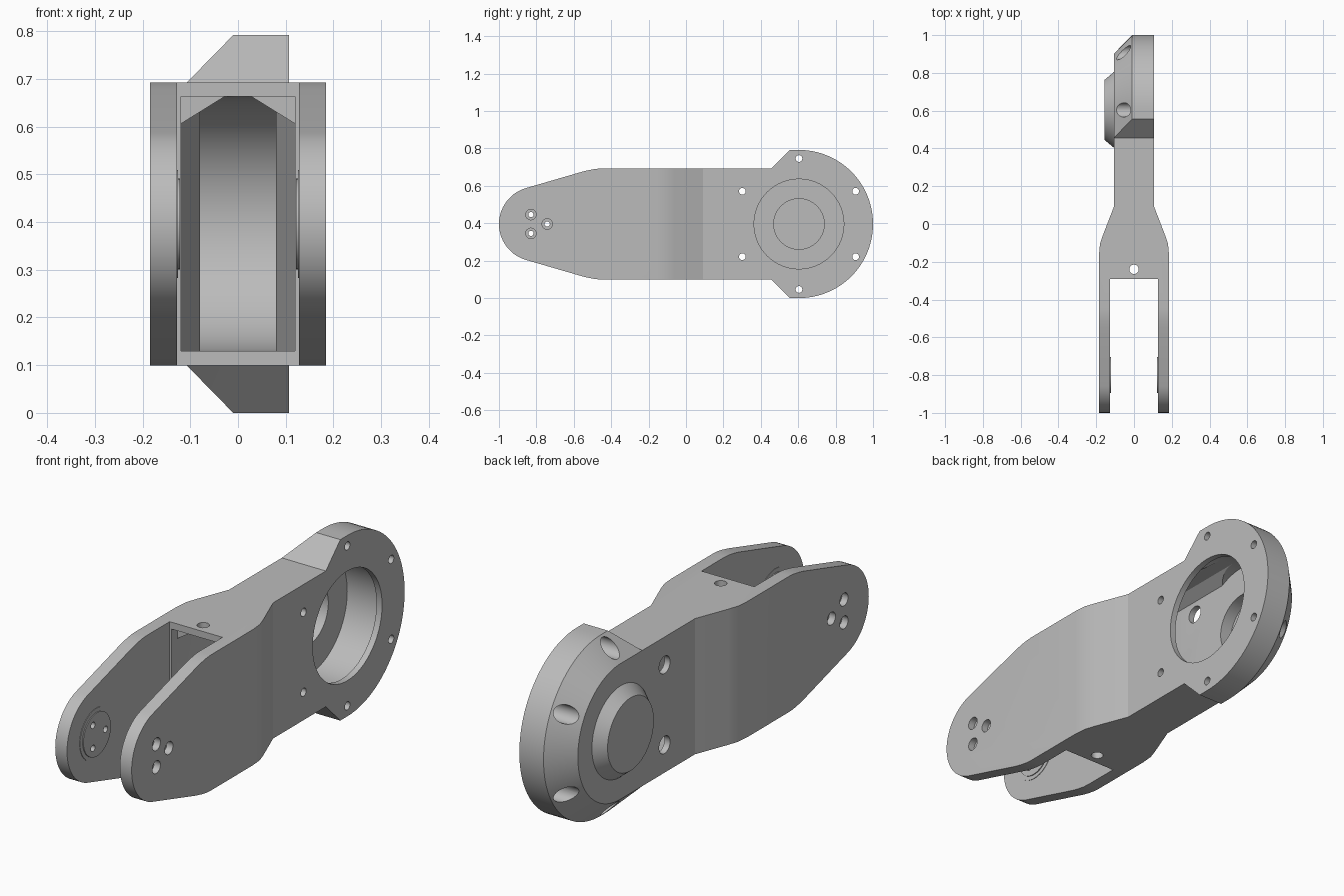
import bpy, bmesh, math
from mathutils import Matrix

cube = bpy.data.objects.get("Cube")
if cube:
    bpy.data.objects.remove(cube, do_unlink=True)

grey = bpy.data.materials.new("metal_grey")
grey.use_nodes = True
COLOUR = (0.5, 0.5, 0.5, 1)
grey.diffuse_color = COLOUR
grey.node_tree.nodes["Principled BSDF"].inputs["Base Color"].default_value = COLOUR

CZ = 0.396          # mid height of the arm
HUB_Y = 0.604       # centre of the large ring
PIVOT_Y = -0.8      # centre of the fork pivots
WALL = 0.107        # half width of the narrow body


def finish(name, bm):
    bmesh.ops.recalc_face_normals(bm, faces=bm.faces)
    mesh = bpy.data.meshes.new(name)
    bm.to_mesh(mesh)
    bm.free()
    mesh.materials.append(grey)
    obj = bpy.data.objects.new(name, mesh)
    bpy.context.collection.objects.link(obj)
    return obj


def loft(name, sections, axis):
    """Join 2D outlines, given as (position, points), along an axis."""
    place = {"X": lambda u, v, w: (w, u, v),
             "Y": lambda u, v, w: (u, w, v),
             "Z": lambda u, v, w: (u, v, w)}[axis]
    bm = bmesh.new()
    rings = [[bm.verts.new(place(u, v, w)) for u, v in pts] for w, pts in sections]
    n = len(rings[0])
    for a, b in zip(rings, rings[1:]):
        for i in range(n):
            j = (i + 1) % n
            bm.faces.new((a[i], a[j], b[j], b[i]))
    bm.faces.new(rings[0])
    bm.faces.new(rings[-1])
    return finish(name, bm)


def prism(name, pts, axis, lo, hi):
    return loft(name, [(lo, pts), (hi, pts)], axis)


def cylinder(name, x0, x1, y, z, r0, r1=None, seg=64):
    """Cylinder or cone along x."""
    bm = bmesh.new()
    bmesh.ops.create_cone(bm, cap_ends=True, segments=seg, radius1=r0,
                          radius2=r0 if r1 is None else r1, depth=x1 - x0,
                          matrix=Matrix.Translation(((x0 + x1) / 2, y, z))
                          @ Matrix.Rotation(math.pi / 2, 4, "Y"))
    return finish(name, bm)


def combine(targets, tool, op):
    tool.hide_render = True
    for obj in targets:
        mod = obj.modifiers.new("bool", "BOOLEAN")
        mod.object, mod.operation, mod.solver = tool, op, "EXACT"
        bpy.context.view_layer.objects.active = obj
        bpy.ops.object.modifier_apply(modifier=mod.name)
    bpy.data.objects.remove(tool, do_unlink=True)


def arc(y, z, r, a0, a1, n):
    steps = [math.radians(a0 + (a1 - a0) * i / n) for i in range(n + 1)]
    return [(y + r * math.cos(a), z + r * math.sin(a)) for a in steps]


def mirror_x(half):
    return half + [(-x, y) for x, y in reversed(half)]


# Main body: side outline crossed with the forked plan outline
H = 0.297
upper = [(0.6, H), (-0.45, H), (-0.48, 0.295), (-0.515, 0.289), (-0.55, 0.281)]
side = [(y, CZ + h) for y, h in upper]
side += arc(PIVOT_Y, CZ, 0.2, 106.4, 253.6, 28)
side += [(y, CZ - h) for y, h in reversed(upper)]
body = prism("arm_body", side, "X", -0.25, 0.25)
plan = mirror_x([(WALL, 0.65), (WALL, 0.09), (0.165, -0.06), (0.18, -0.105),
                 (0.185, -0.16), (0.185, -1.1), (0.128, -1.1), (0.128, -0.29)])
combine([body], prism("plan", plan, "Z", -0.1, 0.9), "INTERSECT")


# Large end ring, bevelled on the -x side
def ring_outline(r, shoulder):
    top, low = (0.455, CZ + H), (0.455, CZ - H)
    return ([low, (shoulder, CZ - r)] + arc(HUB_Y, CZ, r, -90, 90, 48)
            + [(shoulder, CZ + r), top])


collar = loft("collar", [(-WALL, ring_outline(H, 0.456)),
                         (-0.01, ring_outline(0.396, 0.555)),
                         (WALL, ring_outline(0.396, 0.555))], "X")
combine([body], collar, "UNION")

# Domed cap over the ring, and stepped discs inside the fork
cap = cylinder("end_cap", -0.155, -0.1065, HUB_Y, CZ, 0.16, 0.2)
discs = []
for name, s in (("left", 1), ("right", -1)):
    for part, r, inner in (("pivot_disc", 0.113, 0.126), ("pivot_rim", 0.095, 0.122)):
        x0, x1 = sorted((s * inner, s * 0.1285))
        discs.append(cylinder(f"{name}_{part}", x0, x1, PIVOT_Y, CZ, r))

# Hollow interior: tapering channel, round chamber, front recess and bore
channel = prism("channel", mirror_x([(0.12, 0.21), (0.03, 0.266)])
                + [(-0.12, -0.266), (0.12, -0.266)], "Y", -0.4, HUB_Y)
channel.location.z = CZ
bpy.context.view_layer.update()
taper = mirror_x([(0.08, 0.7), (0.08, 0.08), (0.12, -0.1), (0.12, -0.35)])
combine([channel], prism("taper", taper, "Z", 0, 0.8), "INTERSECT")
combine([body], channel, "DIFFERENCE")
combine([body], cylinder("chamber", -0.08, 0.08, HUB_Y, CZ, 0.266), "DIFFERENCE")
recess = [(x, CZ + z) for x, z in ((-0.119, -0.265), (0.119, -0.265),
                                   (0.119, 0.267), (-0.119, 0.267))]
combine([body], prism("recess", recess, "Y", -0.35, -0.25), "DIFFERENCE")
combine([body], cylinder("bore", 0, 0.2, HUB_Y, CZ, 0.24), "DIFFERENCE")
combine([body, cap], cylinder("cap_recess", -0.135, 0, HUB_Y, CZ, 0.135), "DIFFERENCE")

# Vertical pin hole
combine([body], prism("pin_hole", arc(0, -0.24, 0.025, 0, 345, 23), "Z", -0.1, 0.9),
        "DIFFERENCE")

# Counterbored screw holes around the ring
for i in range(6):
    a = math.radians(30 + 60 * i)
    y, z = HUB_Y + 0.35 * math.cos(a), CZ + 0.35 * math.sin(a)
    combine([body], cylinder("screw", -0.3, 0.3, y, z, 0.018, seg=24), "DIFFERENCE")
    combine([body], cylinder("head", -0.3, 0.08, y, z, 0.038, seg=32), "DIFFERENCE")

# Counterbored screw holes through the fork pivots
for i in range(3):
    a = math.radians(120 * i)
    y, z = PIVOT_Y + 0.058 * math.cos(a), CZ + 0.058 * math.sin(a)
    combine([body] + discs, cylinder("screw", -0.3, 0.3, y, z, 0.014, seg=24),
            "DIFFERENCE")
    for x0, x1 in ((-0.3, -0.155), (0.155, 0.3)):
        combine([body], cylinder("head", x0, x1, y, z, 0.028, seg=24), "DIFFERENCE")

# Smooth curved walls, crisp edges
for obj in [body, cap] + discs:
    bpy.ops.object.select_all(action="DESELECT")
    obj.select_set(True)
    bpy.context.view_layer.objects.active = obj
    bpy.ops.object.shade_smooth_by_angle(angle=math.radians(20))
